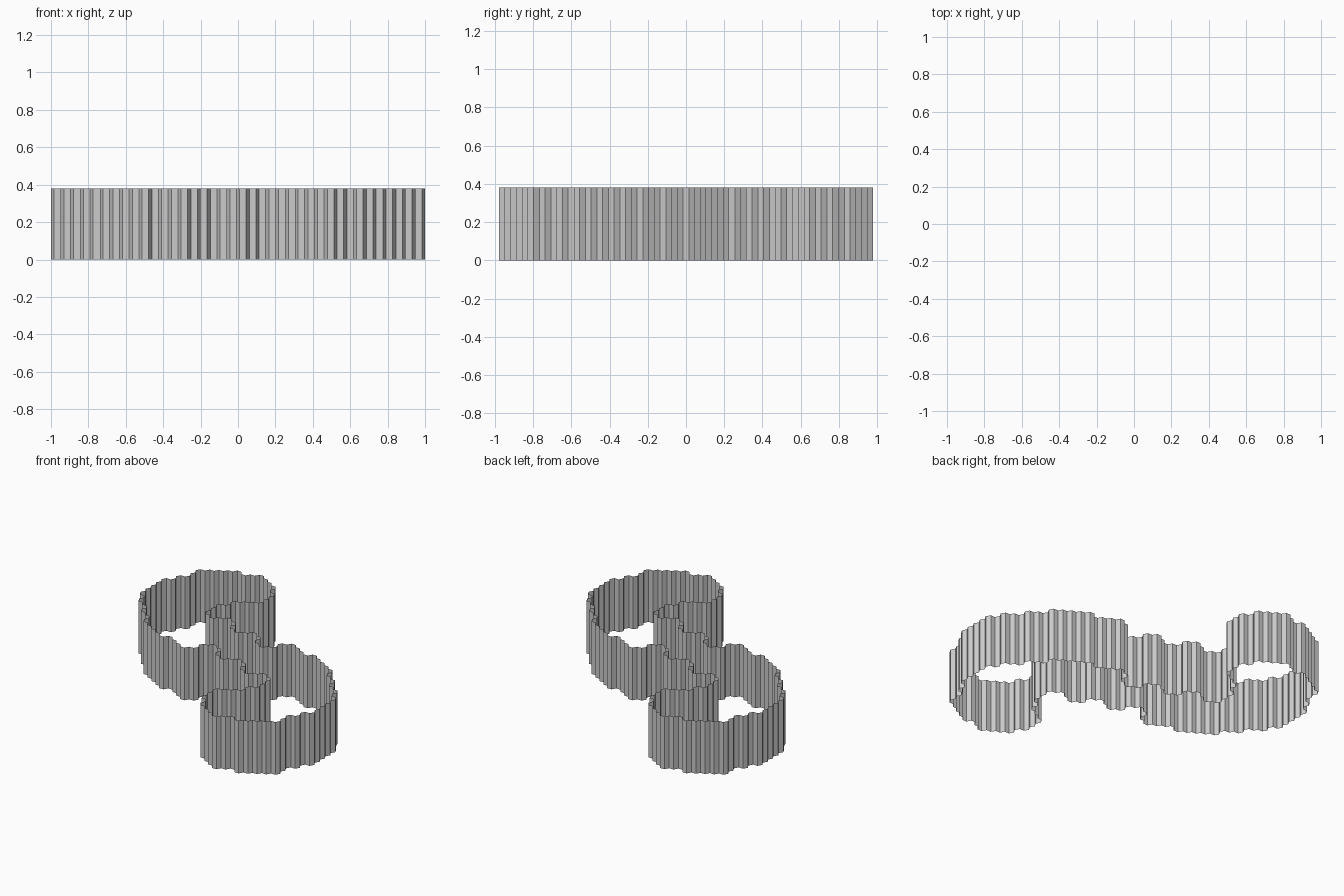
import bpy, bmesh, math

if "Cube" in bpy.data.objects:
    bpy.data.objects.remove(bpy.data.objects["Cube"])

# Honeycomb grid: 38 columns of flat-topped hexagonal cells
SIDE = 1 / 28.75                 # hexagon side length
PITCH = 1.5 * SIDE               # column spacing
H = SIDE * math.sqrt(3) / 2      # half a cell height
HEIGHT = 0.38

# Upper limit of the S-shaped region for each column, in half-cells
top = [19.5, 22.5, 27.5, 28.5, 29.5, 30.5, 31.5, 30.5, 31.5, 32.5,
       9.5, 8.5, 9.5, 10.5, 9.5, 6.5, 5.5, 6.5, 7.5,
       6.5, 3.5, 2.5, 3.5, 6.5, 7.5, 6.5, 5.5, 4.5,
       5.5, 4.5, 3.5, 2.5, 1.5, -1.5, -2.5, -5.5, -6.5, -9.5]
# Overhanging tip: column -> (lower limit, upper limit)
tip = {10: (15.5, 31.5), 11: (18.5, 30.5), 12: (19.5, 29.5), 13: (20.5, 26.5)}
N = len(top)
cells = set()


def fill(col, lo, hi):
    """Add a stack of cells and its half-turn copy."""
    y = lo + 1
    while y < hi:
        cells.add((col, y))
        cells.add((N - 1 - col, -y))
        y += 2


for col in range(N):
    fill(col, -top[N - 1 - col], top[col])
for col, (lo, hi) in tip.items():
    fill(col, lo, hi)

# Raise a thin wall on every cell edge lying on the region's border
neighbours = [(1, 1), (0, 2), (-1, 1), (-1, -1), (0, -2), (1, -1)]
bm = bmesh.new()
for col, y in sorted(cells):
    cx, cy = (col - (N - 1) / 2) * PITCH, y * H
    for k, (dc, dy) in enumerate(neighbours):
        if (col + dc, y + dy) in cells:
            continue
        a, b = [(cx + SIDE * math.cos(math.radians(60 * j)),
                 cy + SIDE * math.sin(math.radians(60 * j))) for j in (k, k + 1)]
        bm.faces.new([bm.verts.new(p) for p in (
            (*a, 0), (*b, 0), (*b, HEIGHT), (*a, HEIGHT))])
bmesh.ops.remove_doubles(bm, verts=bm.verts[:], dist=SIDE * 0.05)

mesh = bpy.data.meshes.new("honeycomb_border_wall")
bm.to_mesh(mesh)
bm.free()
wall = bpy.data.objects.new("honeycomb_border_wall", mesh)
bpy.context.collection.objects.link(wall)
